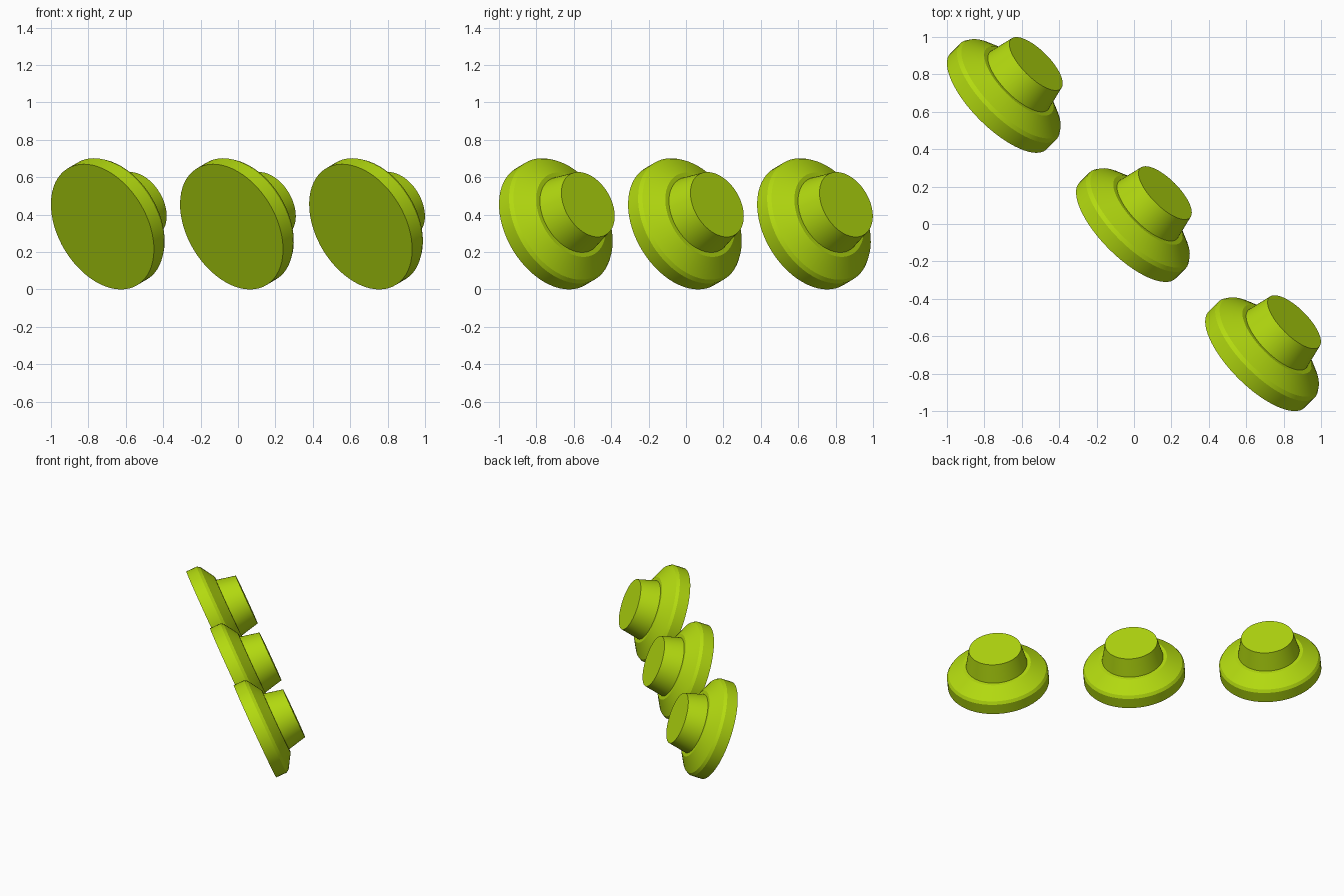
import bpy, bmesh, math
from mathutils import Vector, Matrix

if "Cube" in bpy.data.objects:
    bpy.data.objects.remove(bpy.data.objects["Cube"])

SIDES = 64
AXIS = Vector((0.652, 0.652, 0.387)).normalized()

# Half profile of a stepped knob: (radius, height along the axis)
PROFILE = [(0.363, 0.0), (0.363, 0.082), (0.350, 0.103), (0.245, 0.168),
           (0.219, 0.168), (0.188, 0.308)]

lime = bpy.data.materials.new("lime")
lime.diffuse_color = (0.45, 0.70, 0.005, 1)
lime.use_nodes = True
lime.node_tree.nodes["Principled BSDF"].inputs["Base Color"].default_value = lime.diffuse_color


def knob_mesh():
    bm = bmesh.new()
    rings = []
    for r, h in PROFILE:
        rings.append([bm.verts.new((r * math.cos(2 * math.pi * i / SIDES),
                                    r * math.sin(2 * math.pi * i / SIDES), h))
                      for i in range(SIDES)])
    for low, high in zip(rings, rings[1:]):
        for i in range(SIDES):
            j = (i + 1) % SIDES
            bm.faces.new((low[i], low[j], high[j], high[i]))
    # Flat base and flat end
    bm.faces.new(rings[0][::-1])
    bm.faces.new(rings[-1])
    # Tilt the axis of revolution
    bm.transform(Vector((0, 0, 1)).rotation_difference(AXIS).to_matrix().to_4x4())
    bmesh.ops.recalc_face_normals(bm, faces=bm.faces[:])
    mesh = bpy.data.meshes.new("knob")
    bm.to_mesh(mesh)
    bm.free()
    mesh.materials.append(lime)
    return mesh


# Three identical knobs in a diagonal row
for k, name in enumerate(("left_knob", "middle_knob", "right_knob")):
    knob = bpy.data.objects.new(name, knob_mesh())
    knob.location = (-0.7245 + 0.69 * k, 0.6555 - 0.69 * k, 0.335)
    bpy.context.collection.objects.link(knob)
    bpy.ops.object.select_all(action='DESELECT')
    knob.select_set(True)
    bpy.context.view_layer.objects.active = knob
    bpy.ops.object.shade_smooth_by_angle(angle=math.radians(25))
